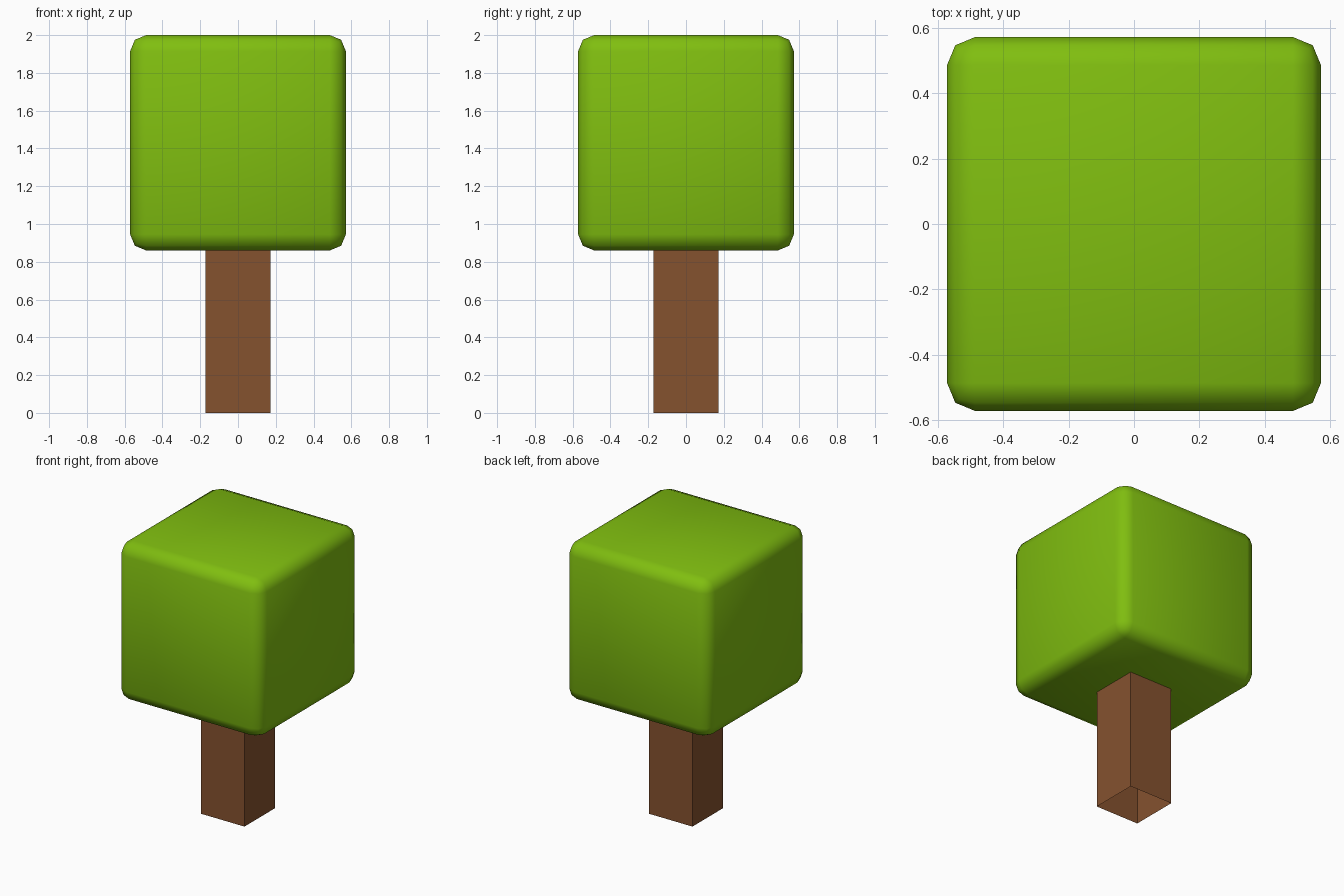
import bpy, bmesh

if "Cube" in bpy.data.objects:
    bpy.data.objects.remove(bpy.data.objects["Cube"])


def material(name, rgb):
    m = bpy.data.materials.new(name)
    m.diffuse_color = (*rgb, 1.0)
    m.use_nodes = True
    m.node_tree.nodes["Principled BSDF"].inputs["Base Color"].default_value = m.diffuse_color
    return m


def box(name, half, z0, z1, mat, open_bottom=False, bevel=0.0):
    bm = bmesh.new()
    bmesh.ops.create_cube(bm, size=1.0)
    for v in bm.verts:
        v.co.x *= 2 * half
        v.co.y *= 2 * half
        v.co.z = z1 if v.co.z > 0 else z0
    if open_bottom:
        bm.normal_update()
        down = [f for f in bm.faces if f.normal.z < -0.9]
        bmesh.ops.delete(bm, geom=down, context='FACES_ONLY')
    if bevel:
        bmesh.ops.bevel(bm, geom=bm.edges[:], offset=bevel, offset_type='OFFSET',
                        segments=2, profile=0.5, affect='EDGES')
        for f in bm.faces:
            f.smooth = True
    mesh = bpy.data.meshes.new(name)
    bm.to_mesh(mesh)
    bm.free()
    mesh.materials.append(mat)
    obj = bpy.data.objects.new(name, mesh)
    bpy.context.collection.objects.link(obj)
    return obj


leaf_green = material("leaf_green", (0.215, 0.515, 0.005))
bark_brown = material("bark_brown", (0.235, 0.084, 0.028))

# Square trunk, open underneath, reaching just into the crown
box("trunk", 0.172, 0.0, 0.87, bark_brown, open_bottom=True)

# Rounded cube of leaves
box("crown", 0.571, 0.86, 2.0, leaf_green, bevel=0.085)
